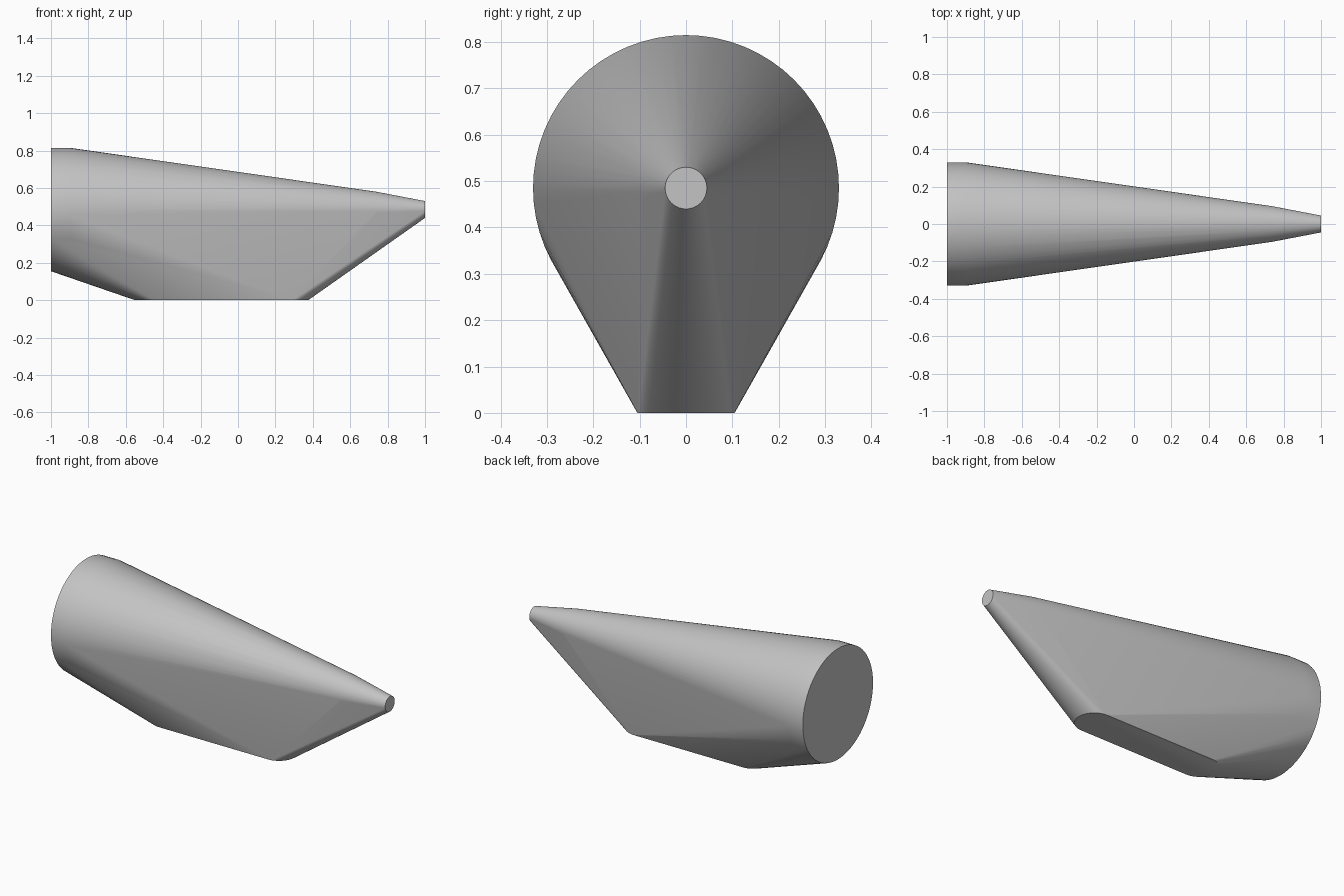
import bpy
import bmesh
from math import cos, sin, pi, radians

cube = bpy.data.objects.get("Cube")
if cube:
    bpy.data.objects.remove(cube, do_unlink=True)

SEGMENTS = 64
AXIS_Z = 0.485

grey = bpy.data.materials.new("plain_grey")
grey.use_nodes = True
colour = (0.55, 0.55, 0.55, 1.0)
grey.diffuse_color = colour
grey.node_tree.nodes["Principled BSDF"].inputs["Base Color"].default_value = colour

bm = bmesh.new()
angles = [2 * pi * i / SEGMENTS for i in range(SEGMENTS)]

# Round body: short wide collar, long taper, narrow tip
for x, radius in ((-1.0, 0.33), (-0.9, 0.33), (0.74, 0.095), (1.0, 0.045)):
    for a in angles:
        bm.verts.new((x, radius * sin(a), AXIS_Z + radius * cos(a)))

# Flat foot with rounded ends
FOOT_RADIUS = 0.105
for a in angles:
    centre = 0.27 if cos(a) > 0 else -0.445
    bm.verts.new((centre + FOOT_RADIUS * cos(a), FOOT_RADIUS * sin(a), 0))

# Stretch one skin over the body and the foot
hull = bmesh.ops.convex_hull(bm, input=bm.verts[:])
loose = {v for v in hull["geom_interior"] + hull["geom_unused"]
         if isinstance(v, bmesh.types.BMVert)}
bmesh.ops.delete(bm, geom=list(loose), context="VERTS")

# Merge the flat ends and foot into single faces
bmesh.ops.dissolve_limit(bm, angle_limit=radians(0.1),
                         verts=bm.verts[:], edges=bm.edges[:])
bmesh.ops.recalc_face_normals(bm, faces=bm.faces[:])

mesh = bpy.data.meshes.new("tapered_body")
bm.to_mesh(mesh)
bm.free()
mesh.materials.append(grey)
body = bpy.data.objects.new("tapered_body", mesh)
bpy.context.collection.objects.link(body)

bpy.ops.object.select_all(action="DESELECT")
body.select_set(True)
bpy.context.view_layer.objects.active = body
bpy.ops.object.shade_smooth_by_angle(angle=radians(30))
